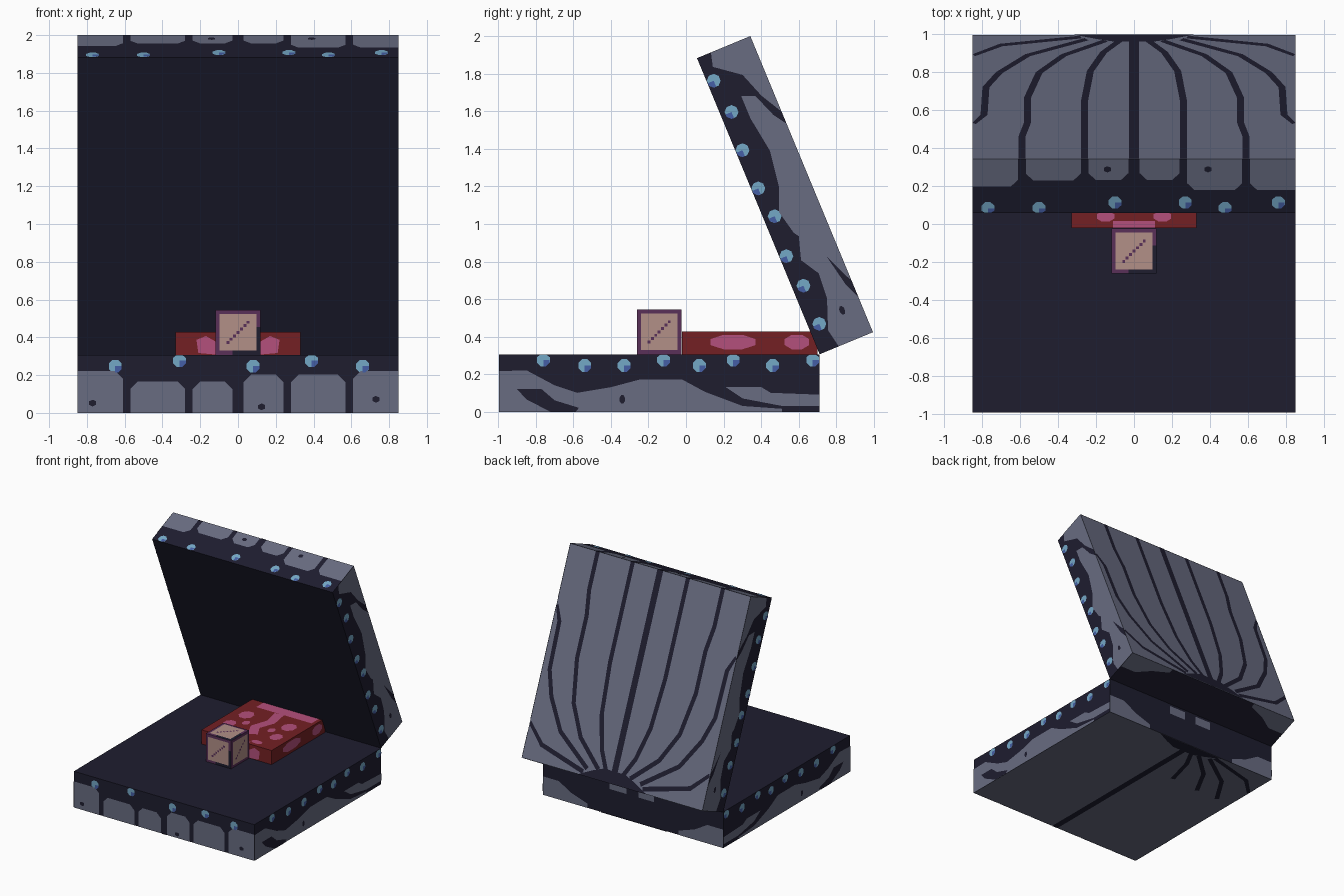
import bpy
import bmesh
from math import cos, sin, radians, pi
from mathutils import Vector

cube = bpy.data.objects.get("Cube")
if cube:
    bpy.data.objects.remove(cube)

# Materials
PALETTE = {
    "navy": "1E1D2F", "shell_grey": "686C81", "eye_light": "74A8C6", "eye_dark": "455FA6",
    "flesh_red": "742023", "flesh_pink": "B4507C", "pearl_tan": "B29087", "pearl_purple": "5A3058",
}
NAMES = list(PALETTE)
MATS = []
for name, code in PALETTE.items():
    srgb = [int(code[i:i + 2], 16) / 255 for i in (0, 2, 4)]
    color = [((c + 0.055) / 1.055) ** 2.4 for c in srgb] + [1]
    m = bpy.data.materials.new(name)
    m.use_nodes = True
    m.diffuse_color = color
    m.node_tree.nodes["Principled BSDF"].inputs["Base Color"].default_value = color
    MATS.append(m)

X = Vector((1, 0, 0))
HALF, LENGTH, DEPTH = 0.85, 1.705, 0.307
HINGE = Vector((0, 0.711, DEPTH))


def finish(bm, name):
    mesh = bpy.data.meshes.new(name)
    bm.to_mesh(mesh)
    bm.free()
    for m in MATS:
        mesh.materials.append(m)
    obj = bpy.data.objects.new(name, mesh)
    bpy.context.collection.objects.link(obj)


def box(bm, corner, a, b, c, mat):
    """Box spanned by three edge vectors, with normals facing out."""
    made = bmesh.ops.create_cube(bm, size=1)["verts"]
    for v in made:
        p = v.co + Vector((0.5, 0.5, 0.5))
        v.co = corner + a * p.x + b * p.y + c * p.z
    centre = corner + (a + b + c) / 2
    for f in bm.faces:
        f.normal_update()
        if f.normal.dot(f.calc_center_median() - centre) < 0:
            f.normal_flip()
        f.material_index = NAMES.index(mat)


def plate(bm, frame, pts, mat, lift=0.002):
    """Flat coloured shape laid on a face; frame = origin, u, v, outward normal."""
    o, u, v, n = frame
    f = bm.faces.new([bm.verts.new(o + u * a + v * b + n * lift) for a, b in pts])
    f.normal_update()
    if f.normal.dot(n) < 0:
        f.normal_flip()
    f.material_index = NAMES.index(mat)


def blob(a, b, ra, rb, sides=8):
    return [(a + ra * cos((i + 0.5) * 2 * pi / sides), b + rb * sin((i + 0.5) * 2 * pi / sides))
            for i in range(sides)]


def rect(a0, b0, a1, b1):
    return [(a0, b0), (a1, b0), (a1, b1), (a0, b1)]


def ribbon(path, width):
    """Outline of a line with constant width, kept inside the shell face."""
    left, right = [], []
    for i, p in enumerate(path):
        d = Vector(path[min(i + 1, len(path) - 1)]) - Vector(path[max(i - 1, 0)])
        side = Vector((-d.y, d.x)).normalized() * width / 2
        for row, s in ((left, side), (right, -side)):
            row.append((max(-HALF, min(HALF, p[0] + s.x)), max(0, min(LENGTH, p[1] + s.y))))
    return left + right[::-1]


def eye(bm, frame, a, b, turn, drop):
    """Light spot with a dark quarter, cut off at the mouth edge."""
    plate(bm, frame, [(p, max(q, 0)) for p, q in blob(a, b, 0.037, 0.037)], "eye_light")
    plate(bm, frame, [(a, b), (a + turn * 0.034, b), (a + turn * 0.034, b + drop * 0.014),
                      (a + turn * 0.014, max(0, b + drop * 0.034)), (a, max(0, b + drop * 0.034))],
          "eye_dark", 0.004)


# Shell ribs on one half, as (sideways, distance from hinge)
RIBS = [
    [(0.06, 0.05), (0.16, 0.24), (0.23, 0.5), (0.26, 0.9), (0.26, LENGTH)],
    [(0.15, 0.08), (0.37, 0.28), (0.5, 0.52), (0.56, 0.86), (0.56, 1.2), (0.59, 1.4), (0.59, LENGTH)],
    [(0.25, 0.06), (0.56, 0.28), (0.71, 0.52), (0.78, 0.72), (0.79, 1.1), (0.85, 1.22)],
    [(0.28, 0.03), (0.7, 0.14), (0.85, 0.28)],
]
LOBES = [(-0.85, -0.61), (-0.57, -0.28), (-0.24, -0.03), (0.03, 0.24), (0.28, 0.57), (0.61, 0.85)]


def shell(name, along, out, drop, ribs, lobe_tops, front_eyes, side_eyes, patches, streaks,
          hinge_spots, lip_specks):
    """Half shell; along runs away from the hinge, out runs from mouth to outside."""
    bm = bmesh.new()
    box(bm, HINGE - X * HALF, X * 2 * HALF, along * LENGTH, out * DEPTH, "navy")
    for f in bm.faces:
        if f.normal.dot(out) > 0.9:
            f.material_index = NAMES.index("shell_grey")
    finish(bm, name)

    bm = bmesh.new()
    # Outer fan of ribs
    outer = (HINGE + out * DEPTH, X, along, out)
    plate(bm, outer, ribbon([(0, 0), (0, LENGTH)], 0.055), "navy", 0.003)
    plate(bm, outer, [(-0.32, 0), (-0.2, 0.06), (-0.1, 0.1), (0.1, 0.1), (0.2, 0.06), (0.32, 0)],
          "navy", 0.004)
    for path in ribs:
        plate(bm, outer, ribbon(path, 0.037), "navy")
    # Lobed lip
    lip = (HINGE + along * LENGTH, X, out, along)
    for (a, b), top in zip(LOBES, lobe_tops):
        ca, cb = (0.04 if abs(e) < HALF else 0 for e in (a, b))
        plate(bm, lip, [(a, DEPTH), (a, top + ca), (a + ca, top), (b - cb, top),
                        (b, top + cb), (b, DEPTH)], "shell_grey")
    for a, b in front_eyes:
        eye(bm, lip, a, b, 1, drop)
    for a, b in lip_specks:
        plate(bm, lip, blob(a, b, 0.022, 0.018, 6), "navy", 0.004)
    # Hinge end
    back = (HINGE, X, out, -along)
    for s in (-1, 1):
        plate(bm, back, [(s * 0.85, 0.15), (s * 0.7, 0.15), (s * 0.58, 0.22), (s * 0.43, 0.27),
                         (s * 0.43, DEPTH), (s * 0.85, DEPTH)], "shell_grey")
    for pts in hinge_spots:
        plate(bm, back, pts, "shell_grey")
    # Sides
    for s in (-1, 1):
        side = (HINGE + X * s * HALF, along, out, X * s)
        for pts in patches:
            plate(bm, side, pts, "shell_grey")
        for pts in streaks:
            plate(bm, side, pts, "navy", 0.004)
        for a, b in side_eyes:
            eye(bm, side, a, b, -1, drop)
    finish(bm, name + "_markings")


# Lower shell, with short ribs on one side of its underside
shell(
    "lower_shell", Vector((0, -1, 0)), Vector((0, 0, -1)), 1,
    [[(-a, b) for a, b in path[:3]] for path in RIBS],
    (0.085, 0.14, 0.14, 0.105, 0.105, 0.085),
    [(-0.65, 0.06), (-0.31, 0.03), (0.08, 0.06), (0.39, 0.03), (0.66, 0.06)],
    [(1.47, 0.03), (1.25, 0.06), (1.04, 0.06), (0.83, 0.03), (0.64, 0.06), (0.46, 0.03),
     (0.25, 0.06), (0.037, 0.03)],
    [[(LENGTH, DEPTH), (LENGTH, 0.09), (1.56, 0.085), (1.41, 0.165), (1.29, 0.205), (1.11, 0.175),
      (0.96, 0.135), (0.73, 0.135), (0.61, 0.2), (0.41, 0.275), (0.2, 0.29), (0.2, DEPTH)],
     [(0.5, 0.175), (0.31, 0.175), (0.26, 0.205), (0, 0.215), (0, 0.275), (0.2, 0.275), (0.41, 0.235)]],
    [[(1.61, 0.185), (1.48, 0.185), (1.41, 0.245), (1.28, 0.285), (1.3, DEPTH), (1.43, DEPTH),
      (1.56, 0.24)], blob(1.05, 0.24, 0.015, 0.025)],
    [rect(0.06, 0.02, 0.22, 0.09), rect(-0.2, 0.02, -0.05, 0.09)],
    [(-0.77, 0.255), (0.125, 0.275), (0.73, 0.235)])

# Raised upper shell
TILT = radians(67.5)
shell(
    "upper_shell", Vector((0, -cos(TILT), sin(TILT))), Vector((0, sin(TILT), cos(TILT))), -1,
    [[(s * a, b) for a, b in path] for path in RIBS for s in (-1, 1)],
    (0.15, 0.185, 0.187, 0.187, 0.13, 0.13),
    [(-0.77, 0.028), (-0.5, 0.028), (-0.1, 0.06), (0.27, 0.06), (0.48, 0.028), (0.76, 0.06)],
    [(1.56, 0.036), (1.37, 0.06), (1.16, 0.036), (0.94, 0.036), (0.77, 0.06), (0.55, 0.036),
     (0.37, 0.06), (0.15, 0.06)],
    [[(LENGTH, 0.08), (1.63, 0.06), (1.53, 0.19), (1.39, 0.24), (1.27, DEPTH), (LENGTH, DEPTH)],
     [(1.43, 0.14), (1.3, 0.14), (1.1, 0.17), (0.9, 0.14), (0.78, 0.09), (0.65, 0.12), (0.5, 0.22),
      (0.33, 0.29), (0.3, DEPTH), (1.2, DEPTH), (1.27, 0.26), (1.4, 0.21)],
     [(0.63, 0.14), (0.5, 0.1), (0.4, 0.16), (0.26, 0.15), (0.1, 0.09), (0, 0.11), (0, DEPTH),
      (0.2, DEPTH), (0.29, 0.27), (0.53, 0.22)]],
    [blob(0.17, 0.2, 0.025, 0.015)], [], [(-0.14, 0.06 + 0.19), (0.39, 0.25)])

# Tongue with pink blotches
Y, Z = Vector((0, 1, 0)), Vector((0, 0, 1))
bm = bmesh.new()
box(bm, Vector((-0.33, -0.02, DEPTH)), X * 0.66, Y * 0.72, Z * 0.12, "flesh_red")
finish(bm, "tongue")
bm = bmesh.new()
top = (Vector((0, 0, DEPTH + 0.12)), X, Y, Z)
plate(bm, top, rect(-0.22, 0.56, 0.3, 0.66), "flesh_pink")
plate(bm, top, rect(-0.11, -0.02, 0.11, 0.015), "flesh_pink")
plate(bm, top, ribbon([(0, 0.56), (0.03, 0.4), (-0.02, 0.26), (0.04, 0.14)], 0.08), "flesh_pink")
for s in (-1, 1):
    for a, b, ra, rb in ((0.15, 0.04, 0.05, 0.03), (0.22, 0.2, 0.05, 0.06), (0.2, 0.4, 0.06, 0.07),
                         (0.12, 0.28, 0.03, 0.04)):
        plate(bm, top, blob(s * a, b, ra, rb), "flesh_pink")
    flank = (Vector((s * 0.33, 0, DEPTH)), Y, Z, X * s)
    plate(bm, flank, blob(0.25, 0.065, 0.13, 0.042), "flesh_pink")
    plate(bm, flank, blob(0.59, 0.065, 0.07, 0.042), "flesh_pink")
    plate(bm, (Vector((0, -0.02, DEPTH)), X, Z, -Y),
          [(s * 0.1, 0), (s * 0.21, 0.01), (s * 0.22, 0.08), (s * 0.17, 0.1), (s * 0.1, 0.06)], "flesh_pink")
finish(bm, "tongue_blotches")

# Cube pearl
R = 0.119
centre = Vector((0, -0.143, DEPTH + R))
bm = bmesh.new()
box(bm, centre - (X + Y + Z) * R, X * 2 * R, Y * 2 * R, Z * 2 * R, "pearl_purple")
finish(bm, "pearl")
bm = bmesh.new()
for u, v, n in ((X, Z, -Y), (Y, Z, X), (-Y, Z, -X), (X, Y, Z), (-X, Z, Y)):
    face = (centre + n * R, u, v, n)
    if n != X:
        plate(bm, face, rect(0.09, -R, R, 0.03), "navy", 0.001)
        plate(bm, face, rect(-0.03, -R, 0.09, -0.09), "navy", 0.001)
    plate(bm, face, blob(0, 0, 0.097 * 2 ** 0.5, 0.097 * 2 ** 0.5, 4), "pearl_tan")
    for k in range(-3, 4):
        plate(bm, face, blob(k * 0.018, k * 0.018, 0.011, 0.011, 4), "pearl_purple", 0.003)
finish(bm, "pearl_panels")
